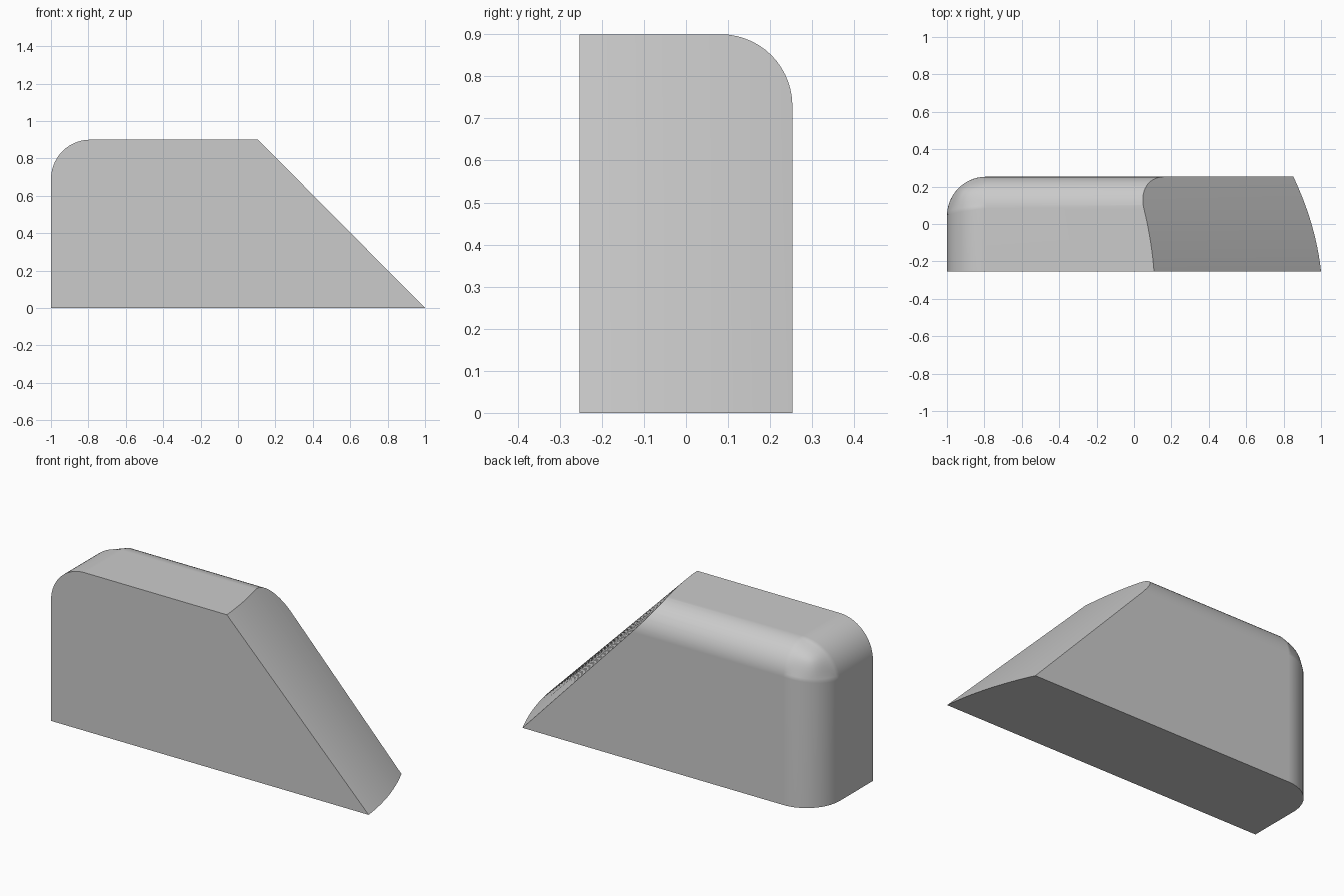
import bpy, bmesh, math

cube = bpy.data.objects.get("Cube")
if cube:
    bpy.data.objects.remove(cube, do_unlink=True)

HALF_DEPTH = 0.253
HEIGHT = 0.9

grey = bpy.data.materials.new("plain grey")
grey.use_nodes = True
colour = (0.6, 0.6, 0.6, 1)
grey.diffuse_color = colour
grey.node_tree.nodes["Principled BSDF"].inputs["Base Color"].default_value = colour


def make_object(name, bm):
    bmesh.ops.recalc_face_normals(bm, faces=bm.faces)
    mesh = bpy.data.meshes.new(name)
    bm.to_mesh(mesh)
    bm.free()
    mesh.materials.append(grey)
    obj = bpy.data.objects.new(name, mesh)
    bpy.context.collection.objects.link(obj)
    return obj


# Main block, longer than needed on the sloped end
bm = bmesh.new()
bmesh.ops.create_cube(bm, size=1)
for v in bm.verts:
    v.co.x = 1.1 if v.co.x > 0 else -1
    v.co.y *= 2 * HALF_DEPTH
    v.co.z = HEIGHT if v.co.z > 0 else 0

# Rounded edges: upright end edge, top end edge, long top back edge
weight = bm.edges.layers.float.new("bevel_weight_edge")
for e in bm.edges:
    a, b = (v.co for v in e.verts)
    end = a.x < 0 and b.x < 0
    back = a.y > 0 and b.y > 0
    top = a.z > 0.1 and b.z > 0.1
    if end and (back or top):
        e[weight] = 1.0
    elif back and top:
        e[weight] = 0.81
block = make_object("rounded_block", bm)

bevel = block.modifiers.new("rounding", "BEVEL")
bevel.limit_method = "WEIGHT"
bevel.offset_type = "OFFSET"
bevel.width = 0.21
bevel.segments = 14
bevel.use_clamp_overlap = False


# Cutter with a curved, ruled slope
def slope_x(y, z):
    t = y + HALF_DEPTH
    bow = 0.11 * t + 0.36 * t * t
    low, high = 1 - bow, 0.107 - 0.7 * bow
    return low + (high - low) * z / HEIGHT


bm = bmesh.new()
STEPS = 24
rows = []
for i in range(STEPS + 1):
    y = -0.3 + 0.6 * i / STEPS
    section = [(slope_x(y, -0.1), -0.1), (1.5, -0.1), (1.5, 1), (slope_x(y, 1), 1)]
    rows.append([bm.verts.new((x, y, z)) for x, z in section])
for r, s in zip(rows, rows[1:]):
    for k in range(4):
        n = (k + 1) % 4
        bm.faces.new((r[k], r[n], s[n], s[k]))
bm.faces.new(rows[0])
bm.faces.new(rows[-1])
cutter = make_object("slope_cutter", bm)
cutter.hide_render = True

cut = block.modifiers.new("slope", "BOOLEAN")
cut.operation = "DIFFERENCE"
cut.solver = "EXACT"
cut.object = cutter

# Apply the rounding and the cut, then drop the cutter
bpy.ops.object.select_all(action="DESELECT")
block.select_set(True)
bpy.context.view_layer.objects.active = block
for name in ("rounding", "slope"):
    bpy.ops.object.modifier_apply(modifier=name)
bpy.data.objects.remove(cutter, do_unlink=True)

# Smooth rounding with crisp flat faces
bpy.ops.object.shade_smooth_by_angle(angle=math.radians(25))
normals = block.modifiers.new("flat faces", "WEIGHTED_NORMAL")
normals.keep_sharp = True
